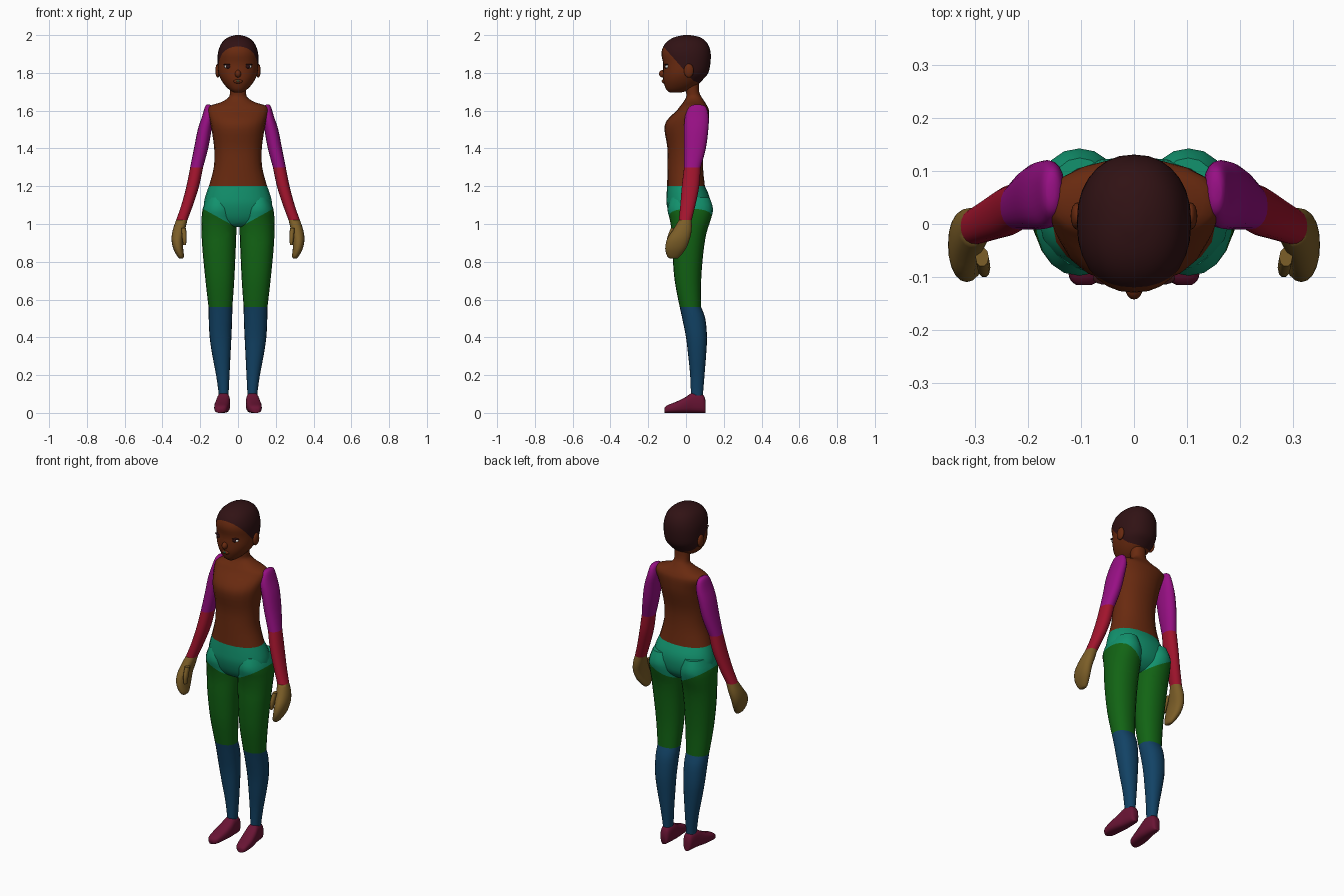
import bpy, bmesh
from math import cos, sin, pi, copysign
from mathutils import Vector

cube = bpy.data.objects.get("Cube")
if cube:
    bpy.data.objects.remove(cube, do_unlink=True)


def material(name, r, g, b):
    mat = bpy.data.materials.new(name)
    mat.use_nodes = True
    mat.diffuse_color = (r, g, b, 1)
    mat.node_tree.nodes["Principled BSDF"].inputs["Base Color"].default_value = (r, g, b, 1)
    return mat


skin = material("brown skin", .141, .023, .005)
hair = material("dark hair", .03, .006, .007)
magenta = material("magenta sleeve", .31, .005, .23)
red = material("red forearm", .36, .007, .026)
tan = material("tan hand", .2, .112, .021)
teal = material("teal hips", .006, .29, .155)
green = material("green thigh", .006, .127, .007)
blue = material("blue calf", .006, .055, .13)
maroon = material("maroon shoe", .14, .007, .034)
white = material("eye white", .7, .7, .68)

parts = []


def finish(name, bm, mats):
    bmesh.ops.recalc_face_normals(bm, faces=bm.faces)
    mesh = bpy.data.meshes.new(name)
    bm.to_mesh(mesh)
    bm.free()
    for mat in mats:
        mesh.materials.append(mat)
    obj = bpy.data.objects.new(name, mesh)
    bpy.context.collection.objects.link(obj)
    parts.append(obj)


def smooth_rows(rows, steps):
    """Catmull-Rom interpolation between cross-sections."""
    out = []
    for i in range(len(rows) - 1):
        a, b, c, d = (rows[max(i - 1, 0)], rows[i], rows[i + 1], rows[min(i + 2, len(rows) - 1)])
        for s in range(steps):
            t = s / steps
            out.append([q + t / 2 * (r - p + t * (2 * p - 5 * q + 4 * r - w + t * (3 * (q - r) + w - p)))
                        for p, q, r, w in zip(a, b, c, d)])
    return out + [rows[-1]]


def loft(name, rows, mats, side=1, along="z", power=2.2, cuts=(), rule=None, sides=20):
    """Rows hold position, then the low and high limits of the section."""
    bm = bmesh.new()
    rings = []
    for t, u0, u1, v0, v1 in smooth_rows(rows, 3):
        ring = []
        for k in range(sides):
            a = 2 * pi * k / sides
            cu, cv = (copysign(abs(f) ** (2 / power), f) for f in (cos(a), sin(a)))
            u = side * ((u0 + u1) / 2 + cu * (u1 - u0) / 2)
            v = (v0 + v1) / 2 + cv * (v1 - v0) / 2
            ring.append(bm.verts.new((u, v, t) if along == "z" else (u, t, max(v, 0))))
        rings.append(ring)
    for low, high in zip(rings, rings[1:]):
        for k in range(sides):
            j = (k + 1) % sides
            bm.faces.new((low[k], low[j], high[j], high[k]))
    bm.faces.new(rings[0])
    bm.faces.new(rings[-1])
    # cut along the colour borders, then colour by rule
    for co, no in cuts:
        bmesh.ops.bisect_plane(bm, geom=bm.verts[:] + bm.edges[:] + bm.faces[:], dist=1e-5,
                               plane_co=co, plane_no=no)
    if rule:
        for f in bm.faces:
            f.material_index = int(rule(f.calc_center_median()))
    finish(name, bm, mats)


def centred(rows):
    return [(z, -w, w, y0, y1) for z, w, y0, y1 in rows]


def ball(name, centre, size, mat):
    bm = bmesh.new()
    bmesh.ops.create_uvsphere(bm, u_segments=16, v_segments=10, radius=1)
    for v in bm.verts:
        v.co = Vector(centre) + v.co * Vector(size)
    finish(name, bm, [mat])


# Torso and neck
waist = (1.2, .154, -.1, .1)
loft("torso", centred([
    waist, (1.3, .128, -.098, .09), (1.4, .126, -.098, .092),
    (1.5, .14, -.114, .115), (1.55, .15, -.1, .122), (1.6, .163, -.05, .122),
    (1.625, .15, -.03, .112), (1.645, .09, -.015, .1), (1.67, .05, 0, .084),
    (1.7, .043, 0, .07), (1.77, .045, -.02, .07)]), [skin])

# Hips and thighs share one slanted border between teal and green
leg_cuts = [((0, 0, .978), (s * -.55, 0, 1)) for s in (1, -1)]


def below_border(c):
    return c.z < .978 + .55 * abs(c.x)


loft("hips", centred([
    waist, (1.15, .172, -.103, .122), (1.1, .181, -.102, .127),
    (1.04, .17, -.085, .115), (1, .12, -.06, .08), (.985, .05, -.03, .05)]),
    [teal, green], cuts=leg_cuts, rule=below_border)

# Head with a hairline across the forehead and round the nape
hairline = [((0, -.12, 1.94), (0, 1.14, 1)), ((0, -.03, 1.79), (0, .45, 1))]


def is_hair(c):
    return all((c - Vector(co)).dot(Vector(no)) > 0 for co, no in hairline)


loft("head", centred([
    (1.695, .02, -.085, -.03), (1.71, .045, -.103, .02), (1.735, .07, -.114, .06),
    (1.765, .09, -.121, .09), (1.8, .104, -.122, .118), (1.85, .108, -.121, .129),
    (1.9, .107, -.13, .131), (1.94, .096, -.12, .122), (1.97, .077, -.095, .102),
    (1.99, .048, -.058, .07), (2, .014, -.012, .022)]),
    [skin, hair], cuts=hairline, rule=is_hair, sides=28)
ball("nose", (0, -.122, 1.795), (.016, .021, .02), skin)
ball("lips", (0, -.117, 1.755), (.024, .011, .011), skin)
ball("mouth", (0, -.126, 1.757), (.008, .004, .004), teal)

# Limb sections, shared at the elbow, wrist and knee
elbow = (1.3, .185, .253, -.01, .078)
wrist = (1.02, .268, .328, -.038, .03)
knee = (.56, .03, .156, -.033, .08)

for label, s in (("left", 1), ("right", -1)):
    # Face details
    ball(label + "_ear", (s * .107, .015, 1.812), (.013, .026, .037), skin)
    ball(label + "_eye", (s * .052, -.099, 1.833), (.021, .013, .01), white)
    ball(label + "_iris", (s * .05, -.106, 1.833), (.014, .009, .01), hair)
    ball(label + "_lashes", (s * .053, -.103, 1.844), (.025, .012, .004), hair)

    # Arm
    loft(label + "_upper_arm", [
        (1.632, .15, .165, .045, .075), (1.62, .136, .175, .018, .105),
        (1.57, .13, .19, -.005, .12), (1.5, .14, .213, -.01, .118),
        (1.4, .158, .233, -.01, .105), elbow], [magenta], s)
    loft(label + "_forearm", [
        elbow, (1.2, .206, .273, -.022, .07), (1.1, .238, .3, -.03, .05), wrist], [red], s)
    loft(label + "_hand", [
        wrist, (.97, .28, .345, -.068, .03), (.92, .29, .352, -.1, .02),
        (.87, .29, .343, -.11, 0), (.83, .286, .322, -.1, -.03),
        (.817, .292, .31, -.085, -.045)], [tan], s)
    loft(label + "_thumb", [
        (.98, .275, .3, -.08, -.045), (.93, .272, .296, -.1, -.065),
        (.89, .275, .29, -.1, -.075)], [tan], s, sides=10)

    # Leg
    loft(label + "_thigh", [
        (1.14, .04, .165, -.08, .125), (1.08, .02, .187, -.098, .143),
        (1.02, .01, .193, -.085, .13), (.95, .009, .193, -.075, .108),
        (.85, .013, .187, -.072, .092), (.7, .02, .172, -.06, .08), knee],
        [teal, green], s, cuts=leg_cuts, rule=below_border)
    loft(label + "_calf", [
        knee, (.5, .031, .155, -.02, .102), (.4, .035, .15, 0, .111),
        (.3, .04, .135, .012, .106), (.2, .045, .116, .022, .098),
        (.1, .05, .102, .026, .09), (.07, .05, .102, .026, .09)], [blue], s)
    loft(label + "_foot", [
        (-.115, .08, .11, 0, .025), (-.1, .06, .123, 0, .04),
        (-.05, .048, .126, 0, .06), (0, .042, .119, 0, .085),
        (.03, .042, .112, 0, .105), (.07, .044, .106, 0, .105),
        (.095, .05, .1, 0, .09), (.104, .06, .09, 0, .06)],
        [maroon], s, along="y", power=2.8)

# Smooth shading that keeps hard edges
bpy.ops.object.select_all(action="DESELECT")
for obj in parts:
    obj.select_set(True)
bpy.context.view_layer.objects.active = parts[0]
bpy.ops.object.shade_smooth_by_angle(angle=pi / 3)
